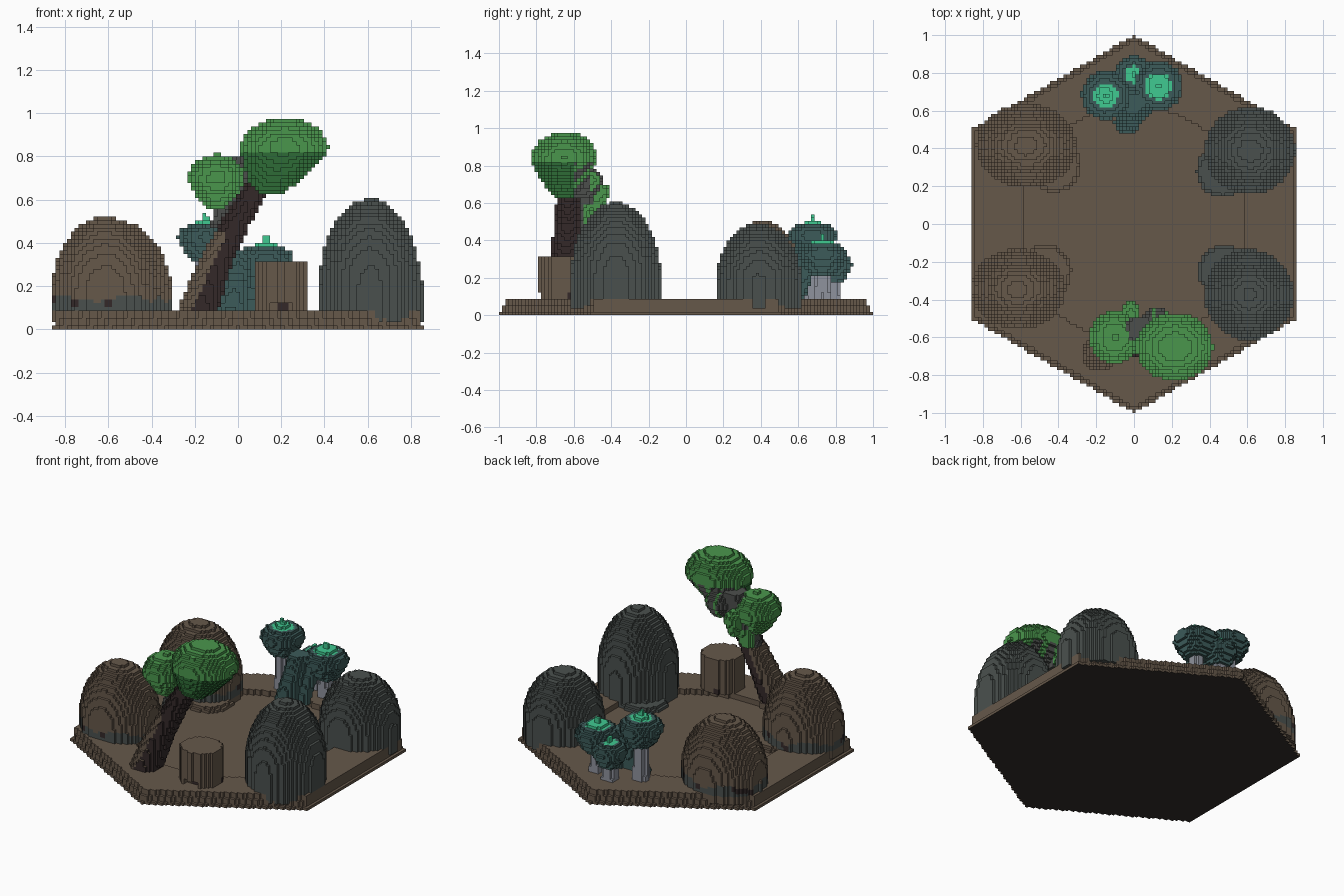
import bpy
import math
from mathutils import Vector

if "Cube" in bpy.data.objects:
    bpy.data.objects.remove(bpy.data.objects["Cube"])

V = 2 / 115  # block size


def make_material(name, rgb):
    m = bpy.data.materials.new(name)
    m.use_nodes = True
    linear = [((c + 0.055) / 1.055) ** 2.4 for c in rgb]
    m.diffuse_color = (*linear, 1)
    b = m.node_tree.nodes["Principled BSDF"]
    b.inputs["Base Color"].default_value = (*linear, 1)
    b.inputs["Roughness"].default_value = 0.9
    return m


EARTH = make_material("earth brown", (.40, .345, .29))
UNDER = make_material("dark underside", (.20, .18, .165))
STONE = make_material("grey stone", (.29, .315, .305))
BARK = make_material("dark bark", (.20, .16, .16))
LEAF = make_material("leaf green", (.29, .59, .30))
SHADE = make_material("deep green", (.18, .42, .21))
TEAL = make_material("dark teal", (.235, .355, .35))
GLOW = make_material("bright mint", (.25, .79, .57))
STEM = make_material("pale stem", (.56, .575, .615))
TWIG = make_material("twig grey", (.30, .31, .30))


# Shape tests: each returns a function telling whether a point is inside
def dome(x, y, rx, ry, mid, top, floor=0.035):
    """Upright sides below mid, rounded above it."""
    def inside(p):
        h = max(0, p.z - mid) / (top - mid)
        return p.z > floor and ((p.x - x) / rx) ** 2 + ((p.y - y) / ry) ** 2 + h * h <= 1
    return inside


def crown(x, y, rx, ry, low, mid, top, taper=0.35, lean=0):
    """Rounded cap above mid, narrowing to a foot below it that may lean along x."""
    def inside(p):
        if not low < p.z < top:
            return False
        cx = x
        if p.z >= mid:
            s = math.sqrt(1 - ((p.z - mid) / (top - mid)) ** 2)
        else:
            s = taper + (1 - taper) * ((p.z - low) / (mid - low)) ** .75
            cx += lean * (mid - p.z)
        return ((p.x - cx) / rx) ** 2 + ((p.y - y) / ry) ** 2 <= s * s
    return inside


def tube(points, r0, r1):
    """Limb along a path, cut level by level."""
    pts = [Vector(p) for p in points]
    z0, z1 = pts[0].z, pts[-1].z

    def inside(p):
        for a, b in zip(pts, pts[1:]):
            if a.z <= p.z <= b.z:
                c = a.lerp(b, (p.z - a.z) / (b.z - a.z))
                r = r0 + (r1 - r0) * (p.z - z0) / (z1 - z0)
                return (p - c).length <= r
        return False
    return inside


def build(name, centre, reach, shapes, mats, rule=lambda p, n: 0):
    """Fill a block grid from the shapes and keep only its outer faces."""
    spans = [range(round((c - r) / V), round((c + r) / V) + 1) for c, r in zip(centre, reach)]
    cells = set()
    for i in spans[0]:
        for j in spans[1]:
            for k in spans[2]:
                p = Vector((i * V, j * V, (k + .5) * V))
                if k >= 0 and any(s(p) for s in shapes):
                    cells.add((i, j, k))
    index, faces, slots = {}, [], []
    for cell in cells:
        p = Vector((cell[0] * V, cell[1] * V, (cell[2] + .5) * V))
        for axis in range(3):
            for side in (0, 1):
                near = list(cell)
                near[axis] += 2 * side - 1
                if tuple(near) in cells:
                    continue
                u, w = (axis + 1) % 3, (axis + 2) % 3
                quad = []
                for du, dw in ((0, 0), (1, 0), (1, 1), (0, 1)):
                    q = list(cell)
                    q[axis] += side
                    q[u] += du
                    q[w] += dw
                    quad.append(index.setdefault(tuple(q), len(index)))
                faces.append(quad if side else quad[::-1])
                normal = Vector((0, 0, 0))
                normal[axis] = 2 * side - 1
                slots.append(rule(p, normal))
    mesh = bpy.data.meshes.new(name)
    mesh.from_pydata([((a - .5) * V, (b - .5) * V, c * V) for a, b, c in index], [], faces)
    for m in mats:
        mesh.materials.append(m)
    mesh.polygons.foreach_set("material_index", slots)
    mesh.update()
    bpy.context.collection.objects.link(bpy.data.objects.new(name, mesh))


# Hexagonal ground with stepped edge and a shallow round hollow
def ground(p):
    layer = int(p.z / V)
    s = 1 - .015 * ((layer + 1) // 2)
    if abs(p.x) > .861 * s or abs(p.y) > s - .577 * abs(p.x):
        return False
    hollow = math.hypot(p.x, p.y) < .62 and abs(p.x) < .58
    return layer < (3 if hollow else 5)


build("ground", (0, 0, .05), (.9, 1.02, .05), [ground], [EARTH, UNDER],
      lambda p, n: int(n.z < 0))


# Brown boulders with a grey foot band and a few dark patches
def boulder_rule(p, n):
    edge = .145 + .016 * math.sin(p.x * 19 + p.y * 15)
    if n.z > 0 or p.z < .08 or p.z > edge:
        return 0
    return 2 if p.z > edge - 2 * V and math.sin(p.x * 34 - p.y * 29) > .75 else 1


for name, x, y, rx, ry, top, tx, ty in (
        ("back_brown_boulder", -.57, .415, .265, .22, .505, -.42, .31),
        ("front_brown_boulder", -.615, -.345, .25, .21, .522, -.47, -.25)):
    build(name, (x, y, .3), (.4, .4, .3),
          [dome(x, y, rx, ry, .15, top), dome(tx, ty, .14, .14, .06, .1)],
          [EARTH, STONE, BARK], boulder_rule)

# Grey boulders, spreading a little inside the hollow
for name, x, y, rx, ry, mid, top, tx, ty in (
        ("back_grey_boulder", .615, .39, .24, .23, .17, .49, .47, .28),
        ("front_grey_boulder", .61, -.375, .235, .24, .2, .605, .48, -.25)):
    build(name, (x, y, .3), (.4, .4, .33),
          [dome(x, y, rx, ry, mid, top), dome(tx, ty, .14, .14, .06, .1)], [STONE])


# Leaning tree with a weathered brown flank
def trunk_rule(p, n):
    return int(p.z < .46 and (p.x < -.215 + .45 * (p.z - .085) or n.z > 0 and p.z < .25))


build("tree_trunk", (0, -.65, .4), (.35, .2, .35),
      [tube([(-.19, -.69, .07), (-.12, -.65, .28), (-.02, -.63, .48), (.11, -.63, .7)],
            .095, .06)], [BARK, EARTH], trunk_rule)


def branch_rule(p, n):
    stripe = p.y > -.52 and p.x > .04 and math.sin(p.x * 75) > .4
    return int(stripe or p.z < .6 and p.y > -.54)


build("tree_branches", (.05, -.56, .65), (.25, .2, .2),
      [tube([(-.07, -.58, .47), (-.03, -.55, .62), (.04, -.56, .8)], .06, .07),
       crown(.12, -.55, .09, .11, .62, .71, .8)], [TWIG, LEAF], branch_rule)


def canopy_rule(p, n):
    if p.z > .81:
        return 0
    if p.y < -.6:
        return 1
    return 0 if math.sin(p.x * 75) > .4 else 2


build("large_canopy", (.22, -.65, .8), (.25, .25, .2),
      [crown(.215, -.65, .205, .18, .63, .83, .98, .3, -.35)],
      [LEAF, SHADE, TWIG], canopy_rule)
build("small_canopy", (-.08, -.6, .67), (.2, .25, .15),
      [crown(-.1, -.6, .135, .14, .55, .69, .81, .25),
       crown(-.02, -.48, .05, .075, .55, .66, .71)], [LEAF])

# Stump with a notched foot
stump = dome(.2, -.665, .128, .12, .3, .6, .08)


def stump_shape(p):
    notch = p.z < .12 and abs(p.x - .2) < .05 and p.y < -.74
    return stump(p) and p.z < .313 and not notch


build("tree_stump", (.2, -.665, .2), (.2, .2, .15), [stump_shape], [EARTH, BARK],
      lambda p, n: int(p.z < .13 and math.sin(p.x * 40 + p.y * 9) > .5))


# Teal cap trees with pale stems, mint tops and a small knob
def mint_rule(x, y, cap, level):
    return lambda p, n: int(p.z > level and math.hypot(p.x - x, p.y - y) < cap)


for name, x, y, r, low, mid, top, cap in (
        ("tall", -.15, .68, .13, .31, .42, .5, .065),
        ("side", .13, .73, .13, .21, .32, .4, .07),
        ("rear", 0, .79, .1, .17, .26, .34, .045)):
    build(name + "_teal_stem", (x, y, .2), (.1, .1, .2),
          [tube([(x, y, .07), (x, y, mid)], .045, .04)], [STEM])
    build(name + "_teal_crown", (x, y, mid), (.2, .2, .2),
          [crown(x, y, r, r, low, mid, top, .45),
           dome(x, y, .015, .015, top + V, top + 2 * V, mid)],
          [TEAL, GLOW], mint_rule(x, y, cap, mid + .035))

# Drooping teal fronds at the edge of the hollow
build("teal_frond", (-.02, .57, .2), (.2, .2, .2),
      [tube([(-.04, .54, .04), (-.01, .57, .2), (0, .64, .37)], .07, .055),
       tube([(.05, .59, .07), (.08, .68, .33)], .04, .045)], [TEAL])
